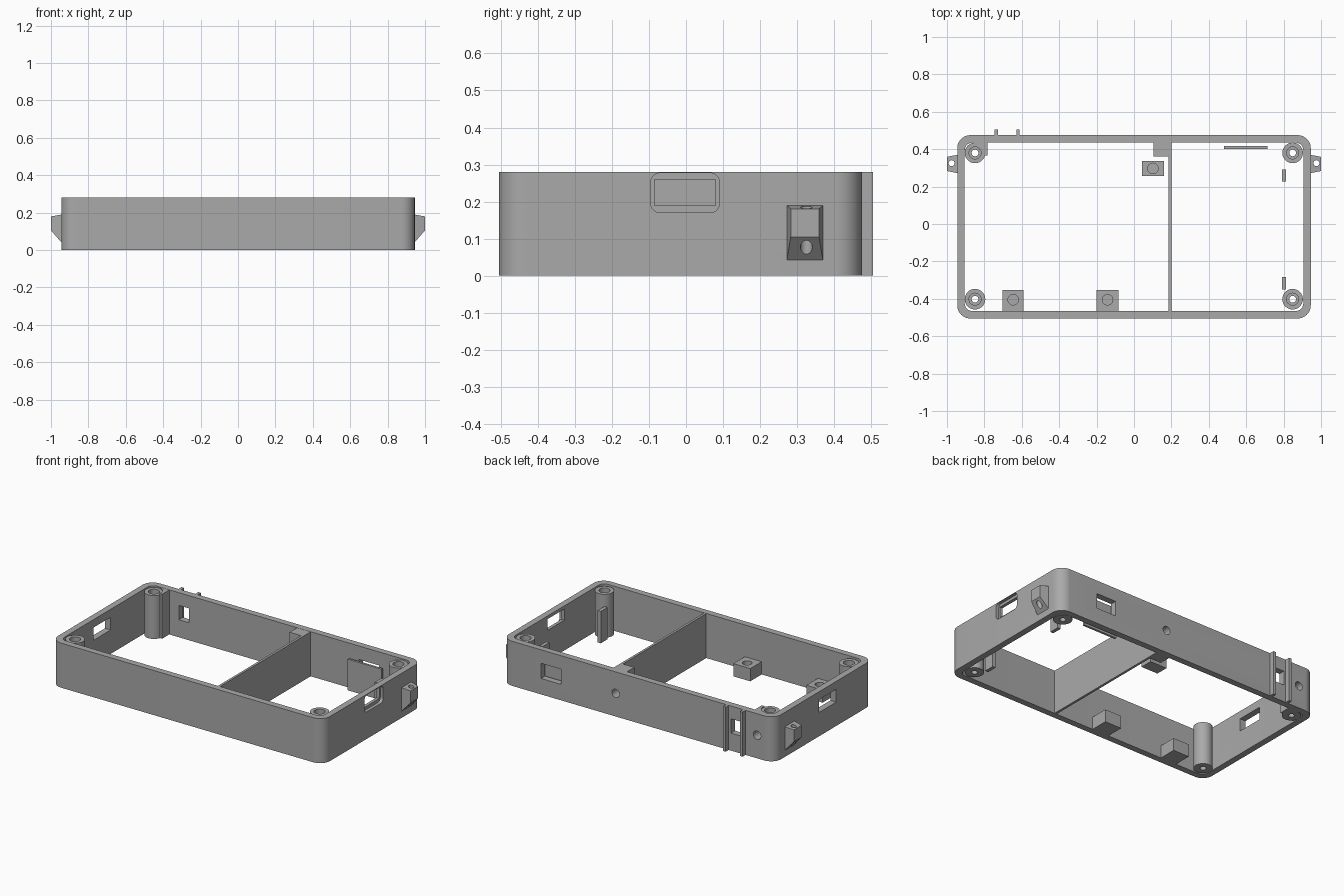
import bpy, bmesh, math
from mathutils import Matrix, Vector

cube = bpy.data.objects.get("Cube")
if cube:
    bpy.data.objects.remove(cube, do_unlink=True)

grey = bpy.data.materials.new("grey plastic")
grey.use_nodes = True
grey.diffuse_color = (0.4, 0.4, 0.4, 1)
grey.node_tree.nodes["Principled BSDF"].inputs["Base Color"].default_value = (0.4, 0.4, 0.4, 1)

H = 0.28              # case height
X = 0.945             # half length of the case
Y0, Y1 = -0.505, 0.475
WALL = 0.04


def make(name, bm):
    bmesh.ops.recalc_face_normals(bm, faces=bm.faces)
    mesh = bpy.data.meshes.new(name)
    bm.to_mesh(mesh)
    bm.free()
    mesh.materials.append(grey)
    ob = bpy.data.objects.new(name, mesh)
    bpy.context.collection.objects.link(ob)
    return ob


def box(name, x0, x1, y0, y1, z0, z1):
    bm = bmesh.new()
    bmesh.ops.create_cube(bm, size=1)
    for v in bm.verts:
        v.co = ((x0 + x1) / 2 + v.co.x * (x1 - x0),
                (y0 + y1) / 2 + v.co.y * (y1 - y0),
                (z0 + z1) / 2 + v.co.z * (z1 - z0))
    return make(name, bm)


def cylinder(name, centre, r, length, axis="Z"):
    bm = bmesh.new()
    rot = Matrix.Rotation(math.pi / 2, 4, "X") if axis == "Y" else Matrix()
    bmesh.ops.create_cone(bm, cap_ends=True, segments=40, radius1=r, radius2=r,
                          depth=length, matrix=Matrix.Translation(centre) @ rot)
    return make(name, bm)


def rounded(name, a0, a1, b0, b1, r, low, high, axis="Z"):
    """Rounded rectangle extruded along Z (a=x, b=y) or X (a=y, b=z)."""
    bm = bmesh.new()
    verts = []
    corners = [(a1 - r, b1 - r), (a0 + r, b1 - r), (a0 + r, b0 + r), (a1 - r, b0 + r)]
    for q, (a, b) in enumerate(corners):
        for i in range(13):
            t = (q + i / 12) * math.pi / 2
            p, s = a + r * math.cos(t), b + r * math.sin(t)
            verts.append(bm.verts.new((p, s, low) if axis == "Z" else (low, p, s)))
    face = bm.faces.new(verts)
    out = bmesh.ops.extrude_face_region(bm, geom=[face])["geom"]
    step = Vector((0, 0, high - low)) if axis == "Z" else Vector((high - low, 0, 0))
    bmesh.ops.translate(bm, vec=step, verts=[g for g in out if isinstance(g, bmesh.types.BMVert)])
    return make(name, bm)


def cut(ob, *cutters):
    for c in cutters:
        mod = ob.modifiers.new("cut", "BOOLEAN")
        mod.operation, mod.solver, mod.object = "DIFFERENCE", "EXACT", c
    deps = bpy.context.evaluated_depsgraph_get()
    mesh = bpy.data.meshes.new_from_object(ob.evaluated_get(deps))
    ob.modifiers.clear()
    ob.data = mesh
    for c in cutters:
        bpy.data.objects.remove(c, do_unlink=True)
    return ob


# Case walls with window, port and cable openings
wall = rounded("case_wall", -X, X, Y0, Y1, 0.07, 0, H)
cut(wall, rounded("inner", -X + WALL, X - WALL, Y0 + WALL, Y1 - WALL, 0.04, -0.1, H + 0.1))
cut(wall,
    rounded("port_recess", -0.095, 0.09, 0.17, H - 0.003, 0.025, X - 0.02, X + 0.1, "X"),
    box("left_slot", -X - 0.1, -X + 0.1, -0.14, 0.03, 0.15, 0.23),
    box("back_window", 0.535, 0.674, 0.4, 0.6, 0.1, 0.195),
    box("switch_window", -0.715, -0.645, 0.4, 0.6, 0.11, 0.2),
    cylinder("cable_hole", (0.156, 0.48, 0.145), 0.026, 0.2, "Y"),
    cylinder("jack_hole", (-0.826, 0.48, 0.145), 0.026, 0.2, "Y"))
cut(wall, box("port_slot", X - 0.1, X + 0.1, -0.085, 0.08, 0.19, 0.26))

# Divider and the blocks behind the round back holes
box("divider", 0.185, 0.2, Y0 + 0.03, Y1 - 0.03, 0, H - 0.001)
cut(box("divider_block", 0.105, 0.186, 0.362, Y1 - WALL, 0, H - 0.001),
    cylinder("bore", (0.156, 0.45, 0.145), 0.026, 0.1, "Y"))
cut(box("corner_block", -0.85, -0.782, 0.365, Y1 - WALL, 0, H - 0.001),
    cylinder("bore", (-0.826, 0.45, 0.145), 0.026, 0.1, "Y"),
    cylinder("clearance", (-0.85, 0.38, 0.14), 0.05, 0.5))

# Screw bosses in the four corners
for side, x in (("right", -0.85), ("left", 0.848)):
    for end, y in (("front", -0.402), ("back", 0.38)):
        boss = cylinder(f"{end}_{side}_boss", (x, y, 0.136), 0.055, 0.272)
        cut(boss, cylinder("counterbore", (x, y, 0.272), 0.032, 0.1))
        cut(boss, cylinder("screw_hole", (x, y, 0.14), 0.018, 0.5))

# Low standoffs with blind screw holes
for name, x0, x1, y0, y1 in (("back_standoff", 0.042, 0.16, 0.257, 0.337),
                             ("front_right_standoff", -0.702, -0.59, -0.466, -0.352),
                             ("front_middle_standoff", -0.2, -0.083, -0.466, -0.352)):
    yc = 0.297 if y0 > 0 else -0.405
    cut(box(name, x0, x1, y0, y1, 0, 0.08),
        cylinder("pilot_hole", ((x0 + x1) / 2, yc, 0.08), 0.028, 0.1))

# Inner retaining plate and posts
box("back_plate", 0.48, 0.715, 0.402, 0.416, 0, 0.195)
box("back_post", 0.79, 0.812, 0.228, 0.292, 0, 0.2)
box("front_post", 0.79, 0.812, -0.35, -0.283, 0, 0.2)

# Guide rails outside the switch window
for name, x in (("outer_rail", -0.737), ("inner_rail", -0.62)):
    box(name, x - 0.009, x + 0.009, Y1 - 0.01, 0.505, 0, H)

# Tapered hanging lugs on both ends
for name, side in (("left_lug", 1), ("right_lug", -1)):
    bm = bmesh.new()
    bmesh.ops.create_cube(bm, size=2)
    for v in bm.verts:
        outer, top = v.co.x > 0, v.co.z > 0
        half = 0.038 if outer else 0.049
        z = (0.18 if top else 0.105) if outer else (0.19 if top else 0.04)
        v.co = (side * (1.0 if outer else X - 0.002), 0.321 + v.co.y * half, z)
    cut(make(name, bm), cylinder("lug_hole", (side * 0.975, 0.325, 0.12), 0.016, 0.3))

# Smooth the round surfaces, keep the edges crisp
bpy.ops.object.select_all(action="DESELECT")
for ob in bpy.context.scene.objects:
    if ob.type == "MESH" and grey.name in ob.data.materials:
        ob.select_set(True)
        bpy.context.view_layer.objects.active = ob
bpy.ops.object.shade_smooth_by_angle(angle=math.radians(30))
